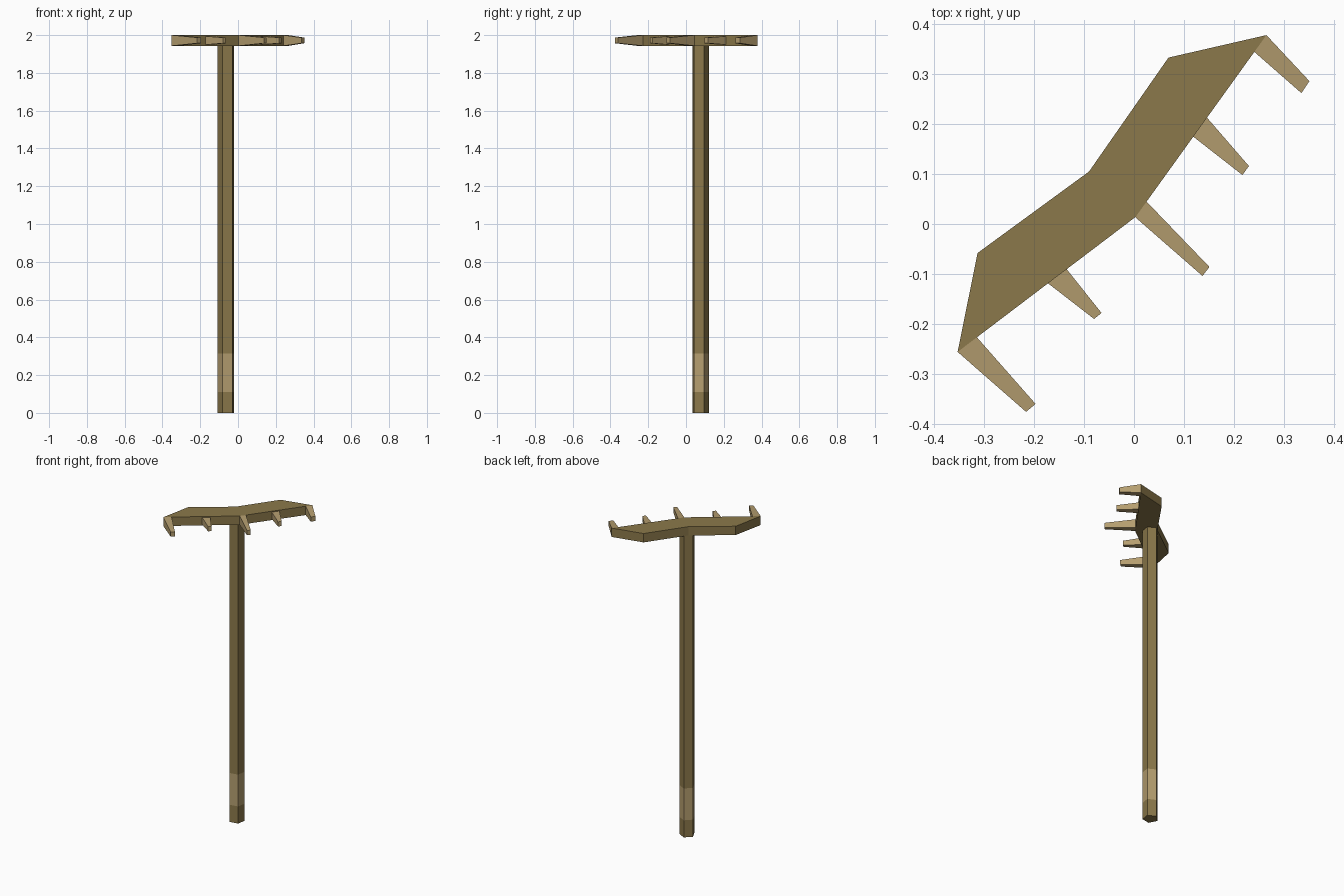
import bpy, bmesh, math

if "Cube" in bpy.data.objects:
    bpy.data.objects.remove(bpy.data.objects["Cube"])


def material(name, rgb):
    m = bpy.data.materials.new(name)
    m.diffuse_color = (*rgb, 1)
    m.use_nodes = True
    m.node_tree.nodes["Principled BSDF"].inputs["Base Color"].default_value = m.diffuse_color
    return m


DARK = material("dark_wood", (0.26, 0.19, 0.07))
LIGHT = material("light_wood", (0.46, 0.34, 0.16))
Z0, Z1 = 1.943, 2.0


def loft(name, lower, upper, mat):
    """Closed solid between two matching rings of 3D points."""
    bm = bmesh.new()
    a = [bm.verts.new(p) for p in lower]
    b = [bm.verts.new(p) for p in upper]
    n = len(a)
    bm.faces.new(a[::-1])
    bm.faces.new(b)
    for i in range(n):
        j = (i + 1) % n
        bm.faces.new((a[i], a[j], b[j], b[i]))
    bmesh.ops.recalc_face_normals(bm, faces=bm.faces)
    me = bpy.data.meshes.new(name)
    bm.to_mesh(me)
    bm.free()
    me.materials.append(mat)
    ob = bpy.data.objects.new(name, me)
    bpy.context.collection.objects.link(ob)
    return ob


def pentagon(z, cx=-0.062, cy=0.0755, r=0.0465):
    angles = [math.radians(-45 + 72 * i) for i in range(5)]
    return [(cx + r * math.cos(t), cy + r * math.sin(t), z) for t in angles]


# Five-sided pole with a light grip band
for name, lo, hi, mat in (("pole_end", 0, 0.11, DARK),
                          ("pole_grip", 0.11, 0.315, LIGHT),
                          ("pole_shaft", 0.315, Z0 + 0.005, DARK)):
    loft(name, pentagon(lo), pentagon(hi), mat)

# Bent head plate
outline = [(-0.353, -0.256), (0.003, 0.014), (0.265, 0.378),
           (0.069, 0.333), (-0.09, 0.105), (-0.313, -0.058)]
loft("head", [(x, y, Z0) for x, y in outline],
     [(x, y, Z1) for x, y in outline], DARK)

# Tapered teeth: two base corners, then two tip corners
teeth = [
    ((0.265, 0.378), (0.239, 0.346), (0.335, 0.262), (0.351, 0.286)),
    ((0.145, 0.214), (0.117, 0.176), (0.217, 0.098), (0.230, 0.116)),
    ((0.024, 0.046), (0.002, 0.014), (0.137, -0.104), (0.151, -0.086)),
    ((-0.135, -0.090), (-0.173, -0.118), (-0.080, -0.190), (-0.065, -0.178)),
    ((-0.315, -0.226), (-0.353, -0.256), (-0.216, -0.376), (-0.197, -0.360)),
]
for i, (a, b, c, d) in enumerate(teeth):
    inset = 0.006 if i in (1, 3) else 0.0
    zb, zt = Z0 + inset, Z1 - inset
    base = [(*a, zb), (*b, zb), (*b, zt), (*a, zt)]
    tip = [(*d, 1.957), (*c, 1.957), (*c, 1.987), (*d, 1.987)]
    loft(f"tooth_{i + 1}", base, tip, LIGHT)
